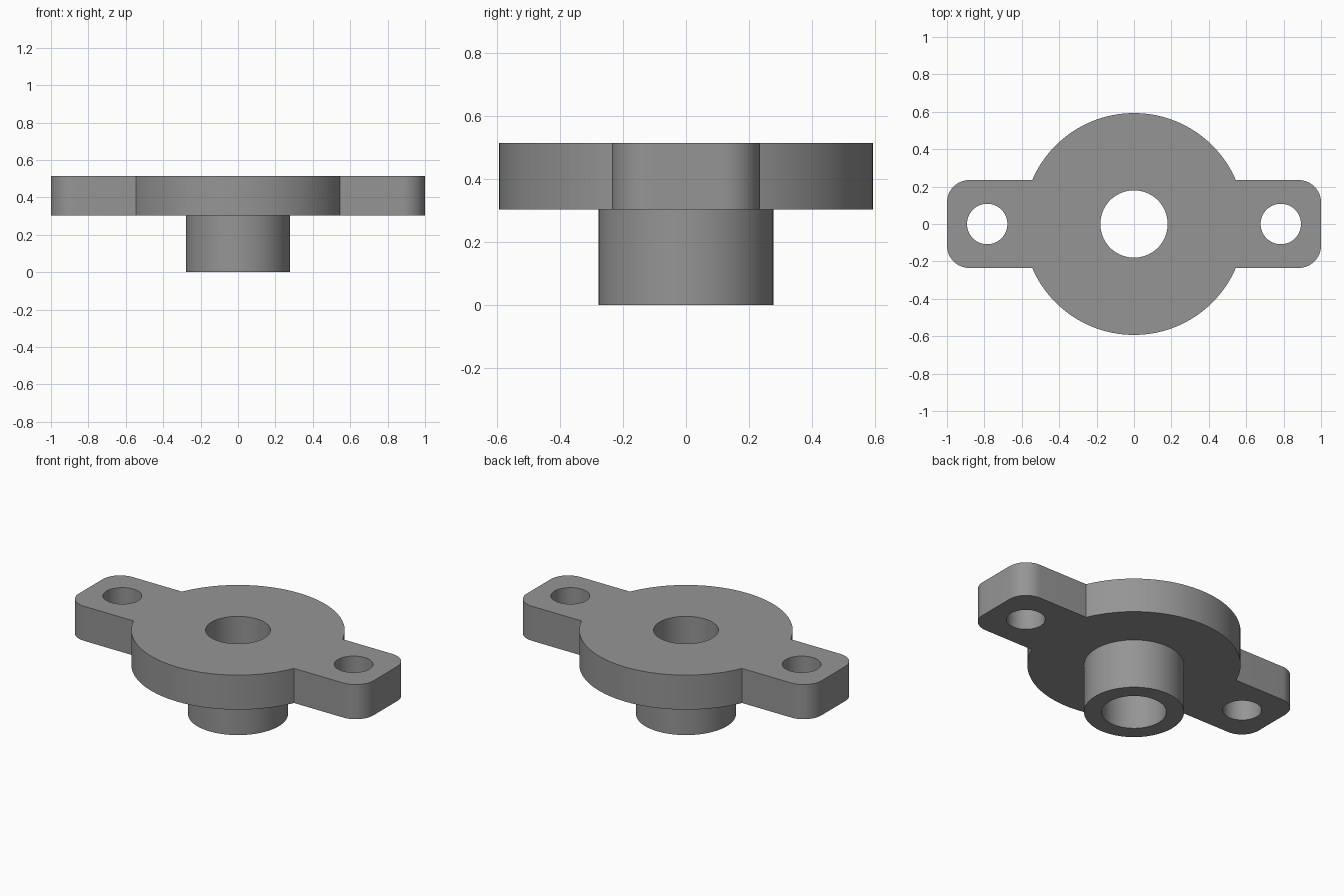
import bpy, bmesh, math

if "Cube" in bpy.data.objects:
    bpy.data.objects.remove(bpy.data.objects["Cube"])

R, BOSS_R, BORE_R = 0.593, 0.278, 0.18     # flange disc, boss, bore radii
EAR_W, EAR_C = 0.235, 0.12                 # ear half width, corner radius
BOLT_X, BOLT_R = 0.785, 0.108
Z1, Z2 = 0.303, 0.515                      # flange bottom and top

grey = bpy.data.materials.new("grey_metal")
grey.diffuse_color = (0.3, 0.3, 0.3, 1)
grey.use_nodes = True
grey.node_tree.nodes["Principled BSDF"].inputs["Base Color"].default_value = grey.diffuse_color


def arc(cx, cy, r, a0, a1, n):
    return [(cx + r * math.cos(a0 + (a1 - a0) * i / n),
             cy + r * math.sin(a0 + (a1 - a0) * i / n)) for i in range(n + 1)]


def prism(name, pts, z0, z1):
    bm = bmesh.new()
    face = bm.faces.new([bm.verts.new((x, y, z0)) for x, y in pts])
    up = bmesh.ops.extrude_face_region(bm, geom=[face])["geom"]
    bmesh.ops.translate(bm, vec=(0, 0, z1 - z0),
                        verts=[v for v in up if isinstance(v, bmesh.types.BMVert)])
    bmesh.ops.recalc_face_normals(bm, faces=bm.faces)
    me = bpy.data.meshes.new(name)
    bm.to_mesh(me)
    bm.free()
    me.materials.append(grey)
    ob = bpy.data.objects.new(name, me)
    bpy.context.collection.objects.link(ob)
    return ob


def cylinder(name, x, r, z0, z1, n=96):
    return prism(name, arc(x, 0, r, 0, 2 * math.pi, n)[:-1], z0, z1)


def combine(target, tool, operation):
    mod = target.modifiers.new(tool.name, "BOOLEAN")
    mod.object, mod.operation, mod.solver = tool, operation, "EXACT"
    bpy.context.view_layer.objects.active = target
    bpy.ops.object.modifier_apply(modifier=mod.name)
    bpy.data.objects.remove(tool)


# Flange outline: right ear, top arc, then the same turned half way round
t = math.asin(EAR_W / R)
cx, cy = 1 - EAR_C, EAR_W - EAR_C
half = (arc(cx, -cy, EAR_C, -math.pi / 2, 0, 16)
        + arc(cx, cy, EAR_C, 0, math.pi / 2, 16)
        + arc(0, 0, R, t, math.pi - t, 72))
flange = prism("flange_body", half + [(-x, -y) for x, y in half], Z1, Z2)

# Boss below, then bore and bolt holes
combine(flange, cylinder("boss", 0, BOSS_R, 0, Z1 + 0.1), "UNION")
combine(flange, cylinder("bore", 0, BORE_R, -0.1, Z2 + 0.1), "DIFFERENCE")
for sx in (-1, 1):
    combine(flange, cylinder("bolt_hole", sx * BOLT_X, BOLT_R, Z1 - 0.1, Z2 + 0.1, 64),
            "DIFFERENCE")

# Smooth walls with crisp rims
bpy.ops.object.select_all(action="DESELECT")
flange.select_set(True)
bpy.context.view_layer.objects.active = flange
bpy.ops.object.shade_smooth_by_angle(angle=math.radians(30))
